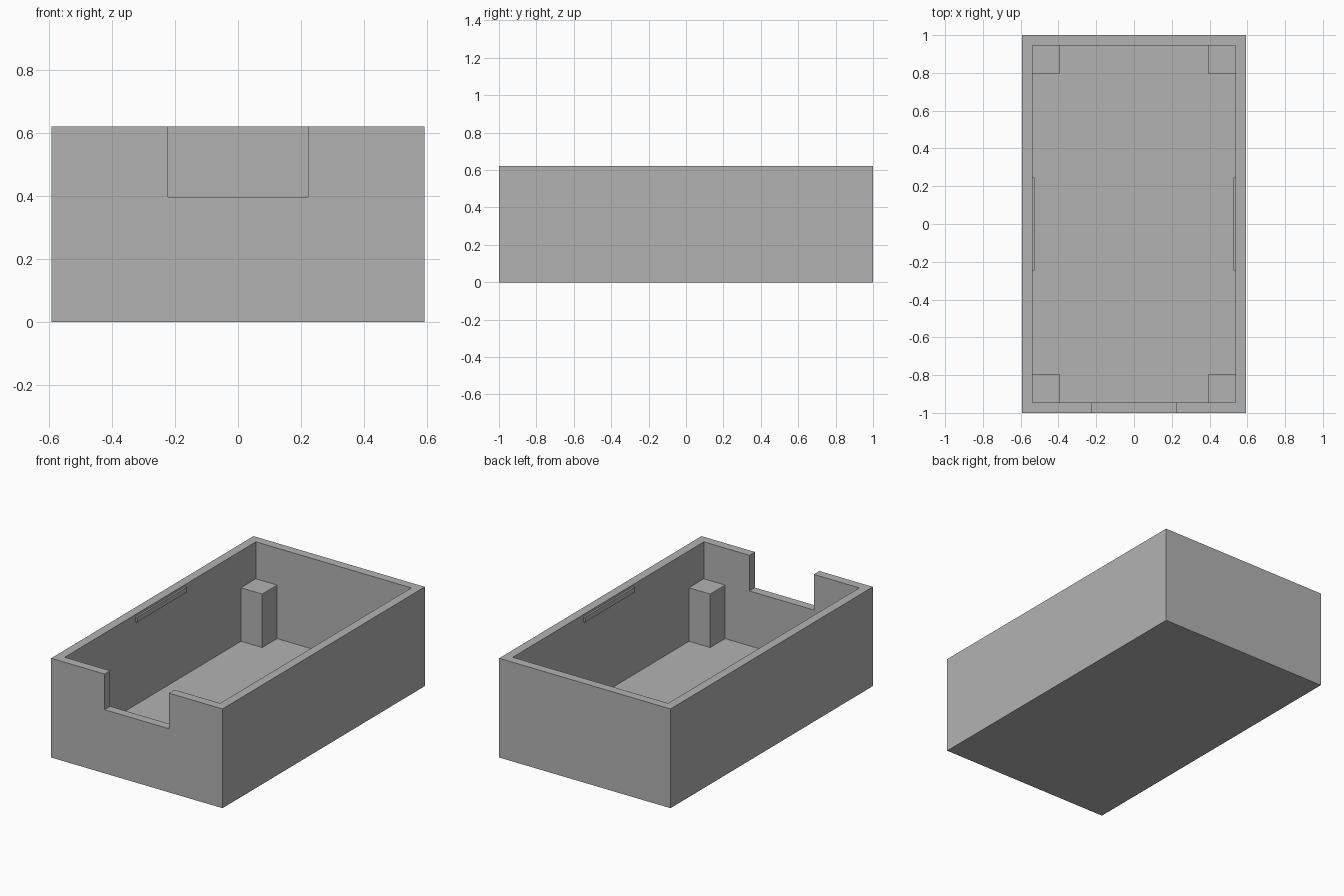
import bpy

cube = bpy.data.objects.get("Cube")
if cube:
    bpy.data.objects.remove(cube, do_unlink=True)

# Main dimensions
HALF_X, HALF_Y, HEIGHT = 0.593, 1.0, 0.621
WALL = 0.055
IN_X, IN_Y = HALF_X - WALL, HALF_Y - WALL
POST, POST_TOP = 0.147, 0.39
NOTCH_X, NOTCH_Z = 0.223, 0.398

grey = bpy.data.materials.new("plain grey")
grey.use_nodes = True
colour = (0.45, 0.45, 0.45, 1)
grey.diffuse_color = colour
grey.node_tree.nodes["Principled BSDF"].inputs["Base Color"].default_value = colour


def box(name, low, high):
    """Axis-aligned box between two corners."""
    centre = [(a + b) / 2 for a, b in zip(low, high)]
    bpy.ops.mesh.primitive_cube_add(size=1, location=centre)
    ob = bpy.context.object
    ob.name = name
    ob.scale = [b - a for a, b in zip(low, high)]
    bpy.ops.object.transform_apply(location=True, rotation=False, scale=True)
    ob.data.materials.append(grey)
    return ob


def cut(target, cutter):
    """Subtract the cutter from the target and discard it."""
    mod = target.modifiers.new("cut", 'BOOLEAN')
    mod.operation = 'DIFFERENCE'
    mod.solver = 'EXACT'
    mod.object = cutter
    bpy.context.view_layer.objects.active = target
    bpy.ops.object.modifier_apply(modifier=mod.name)
    bpy.data.objects.remove(cutter, do_unlink=True)


# Open tray with a notch in the front wall
tray = box("tray", (-HALF_X, -HALF_Y, 0), (HALF_X, HALF_Y, HEIGHT))
cut(tray, box("cavity_cutter", (-IN_X, -IN_Y, WALL), (IN_X, IN_Y, 1)))
cut(tray, box("notch_cutter", (-NOTCH_X, -1.1, NOTCH_Z), (NOTCH_X, -0.9, 1)))

for side, sx in (("left", 1), ("right", -1)):
    # Corner posts standing on the floor
    for end, sy in (("front", -1), ("back", 1)):
        xs = sorted((sx * IN_X, sx * (IN_X - POST)))
        ys = sorted((sy * IN_Y, sy * (IN_Y - POST)))
        box(f"{end}_{side}_post", (xs[0], ys[0], WALL), (xs[1], ys[1], POST_TOP))

    # Thin snap ridge high on the inside of the side wall
    xs = sorted((sx * IN_X, sx * (IN_X - 0.011)))
    box(f"{side}_snap_ridge", (xs[0], -0.247, 0.575), (xs[1], 0.247, 0.607))
